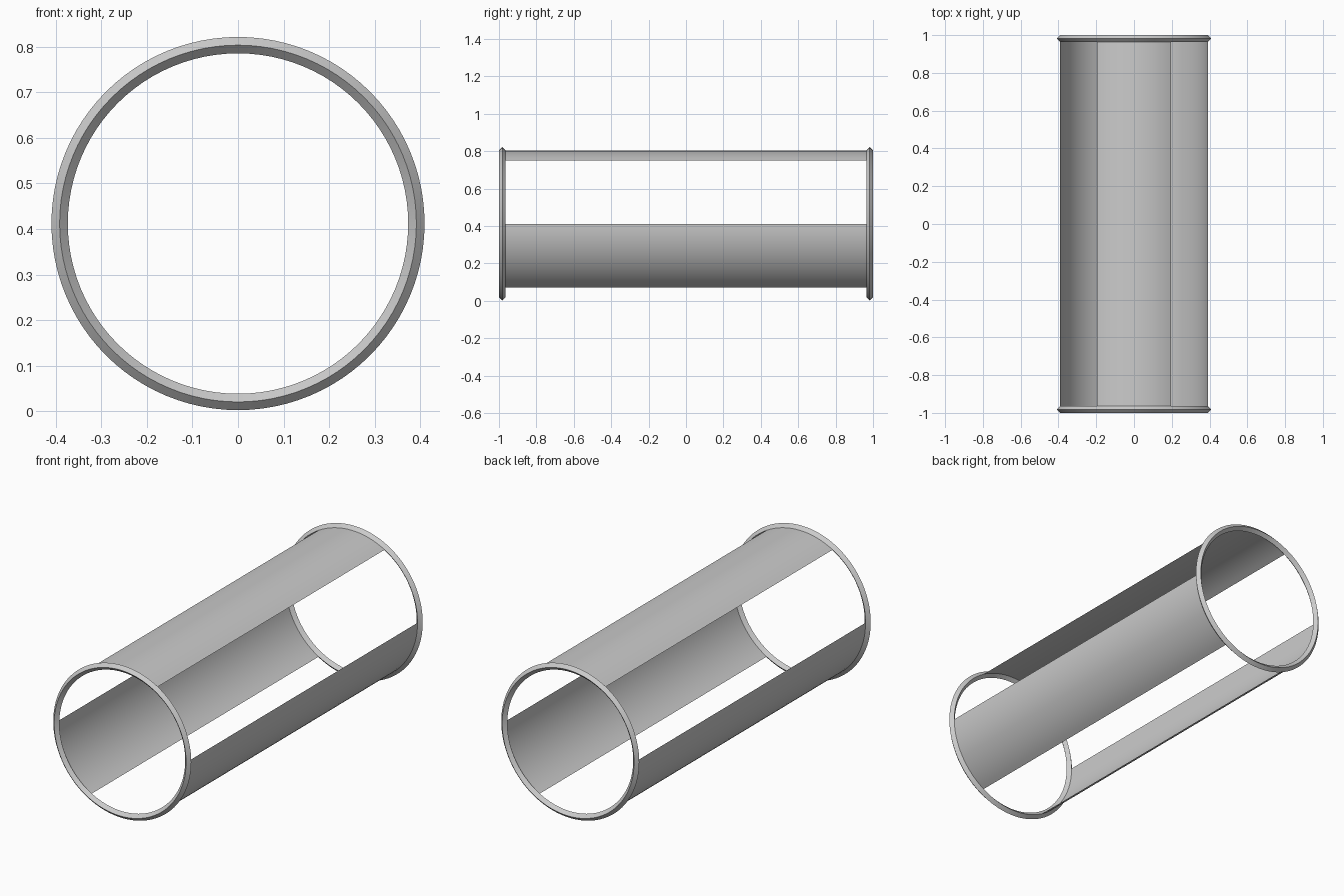
import bpy, bmesh
from math import sin, cos, pi, radians

if "Cube" in bpy.data.objects:
    bpy.data.objects.remove(bpy.data.objects["Cube"])

R = 0.392        # tube radius
r = 0.018        # half width of the diamond ring section
CZ = 0.412       # height of the tube axis
RING_Y = 1 - r   # ring centre planes


def grid_object(name, rows, closed):
    """Skin consecutive rows of points; closed wraps both directions."""
    bm = bmesh.new()
    v = [[bm.verts.new(p) for p in row] for row in rows]
    n, m = len(v), len(v[0])
    for i in range(n if closed else n - 1):
        for j in range(m if closed else m - 1):
            a, b = (i + 1) % n, (j + 1) % m
            bm.faces.new((v[i][j], v[a][j], v[a][b], v[i][b]))
    bmesh.ops.recalc_face_normals(bm, faces=bm.faces)
    me = bpy.data.meshes.new(name)
    bm.to_mesh(me)
    bm.free()
    ob = bpy.data.objects.new(name, me)
    bpy.context.collection.objects.link(ob)
    bpy.ops.object.select_all(action='DESELECT')
    ob.select_set(True)
    bpy.context.view_layer.objects.active = ob
    bpy.ops.object.shade_smooth_by_angle(angle=radians(30))
    return ob


def polar(rad, ang, y):
    return (rad * cos(ang), y, CZ + rad * sin(ang))


# End rings: diamond section swept around the axis
diamond = [(r, 0), (0, r), (-r, 0), (0, -r)]
for name, y in (("front_ring", -RING_Y), ("back_ring", RING_Y)):
    grid_object(name, [[polar(R + dr, 2 * pi * i / 96, y + dy) for dr, dy in diamond]
                       for i in range(96)], True)

# Three curved sheet panels, each a sixth of the tube
for name, start in (("top_panel", 60), ("left_panel", 180), ("right_panel", 300)):
    grid_object(name, [[polar(R, radians(start + 60 * i / 16), y) for y in (-RING_Y, RING_Y)]
                       for i in range(17)], False)
